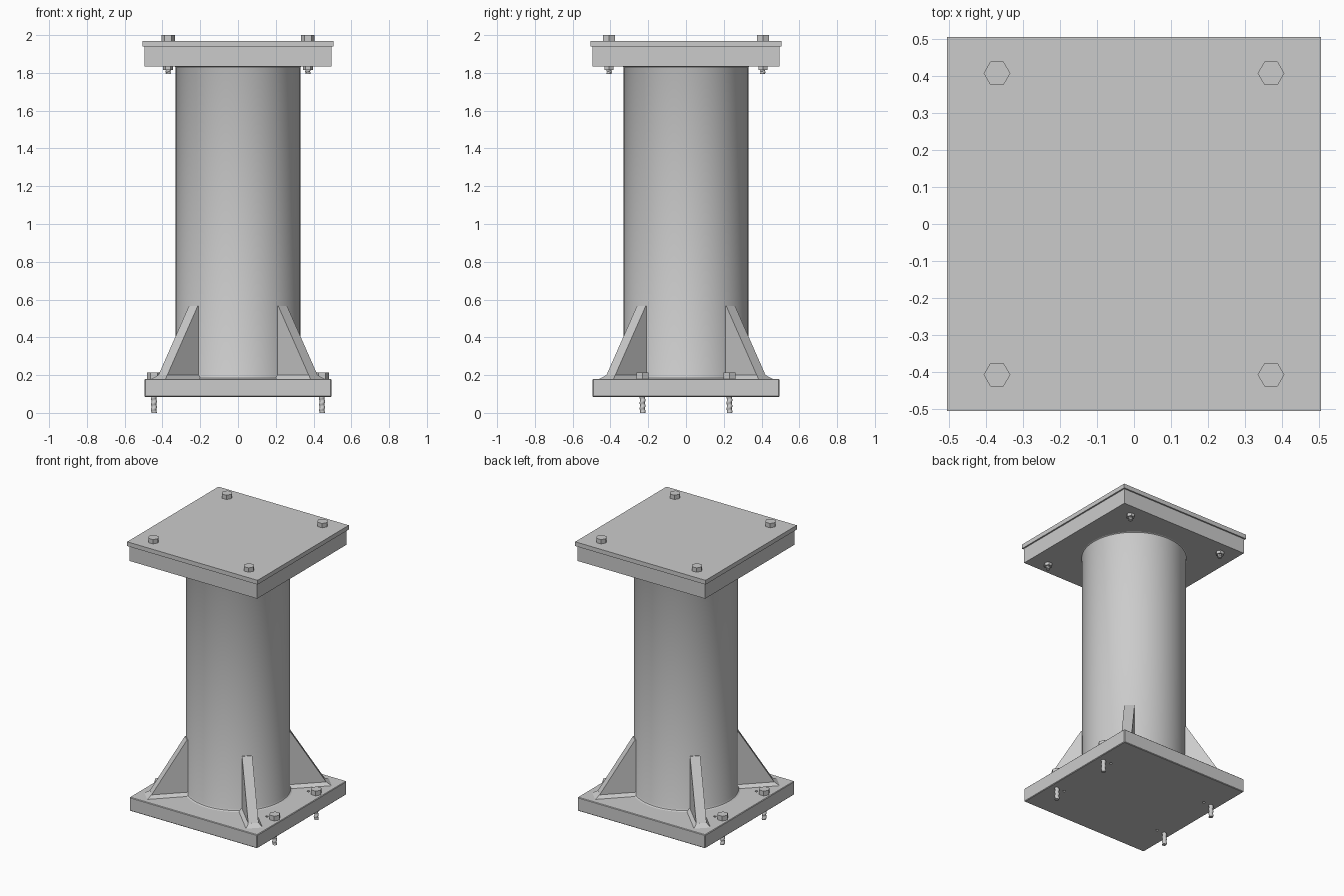
import bpy, bmesh
from math import pi, cos, sin
from mathutils import Matrix, Vector

if "Cube" in bpy.data.objects:
    bpy.data.objects.remove(bpy.data.objects["Cube"])

STEEL = bpy.data.materials.new("grey_steel")
STEEL.use_nodes = True
GREY = (0.6, 0.6, 0.6, 1)
STEEL.diffuse_color = GREY
STEEL.node_tree.nodes["Principled BSDF"].inputs["Base Color"].default_value = GREY


def finish(bm, name, smooth=False):
    bmesh.ops.recalc_face_normals(bm, faces=bm.faces)
    mesh = bpy.data.meshes.new(name)
    bm.to_mesh(mesh)
    bm.free()
    mesh.materials.append(STEEL)
    obj = bpy.data.objects.new(name, mesh)
    bpy.context.collection.objects.link(obj)
    if smooth:
        bpy.ops.object.select_all(action="DESELECT")
        obj.select_set(True)
        bpy.context.view_layer.objects.active = obj
        bpy.ops.object.shade_smooth_by_angle(angle=pi / 6)
    return obj


def plate(name, half, z0, z1, bevel=0.0):
    bm = bmesh.new()
    bmesh.ops.create_cube(bm, size=1)
    bmesh.ops.scale(bm, vec=(2 * half, 2 * half, z1 - z0), verts=bm.verts)
    bmesh.ops.translate(bm, vec=(0, 0, (z0 + z1) / 2), verts=bm.verts)
    if bevel:
        bmesh.ops.bevel(bm, geom=bm.edges[:], offset=bevel, segments=1, affect="EDGES")
    return finish(bm, name)


def lathe(name, profile, sides):
    bm = bmesh.new()
    verts = [bm.verts.new((r, 0, z)) for r, z in profile]
    edges = [bm.edges.new(pair) for pair in zip(verts, verts[1:])]
    bmesh.ops.spin(bm, geom=verts + edges, cent=(0, 0, 0), axis=(0, 0, 1),
                   angle=2 * pi, steps=sides, use_merge=True)
    bmesh.ops.remove_doubles(bm, verts=bm.verts, dist=1e-5)
    return finish(bm, name, True)


def prism(name, x, y, radius, z0, z1, sides=6):
    bm = bmesh.new()
    spot = Matrix.Translation((x, y, (z0 + z1) / 2)) @ Matrix.Rotation(pi / 2, 4, "Z")
    bmesh.ops.create_cone(bm, cap_ends=True, segments=sides, radius1=radius,
                          radius2=radius, depth=z1 - z0, matrix=spot)
    return finish(bm, name, sides > 6)


def threaded_rod(name, x, y, radius, z0, z1, pitch):
    # Grid of rings whose radius follows a helix
    bm = bmesh.new()
    sides, rings = 16, int((z1 - z0) / pitch * 8)
    rows = []
    for i in range(rings + 1):
        z = z0 + (z1 - z0) * i / rings
        row = []
        for j in range(sides):
            a = 2 * pi * j / sides
            r = radius * (0.88 + 0.12 * cos(2 * pi * z / pitch - a))
            row.append(bm.verts.new((x + r * cos(a), y + r * sin(a), z)))
        rows.append(row)
    for low, high in zip(rows, rows[1:]):
        for j in range(sides):
            k = (j + 1) % sides
            bm.faces.new((low[j], low[k], high[k], high[j]))
    bm.faces.new(rows[0])
    bm.faces.new(rows[-1])
    return finish(bm, name, True)


def gusset(name, angle):
    # Sloped rib plus a weld bead around its foot
    bm = bmesh.new()
    t, inner, toe, foot, top, weld = 0.033, 0.31, 0.575, 0.18, 0.565, 0.02
    outline = [(inner, foot), (toe, foot), (0.335, top), (inner, top)]
    face = bm.faces.new([bm.verts.new((r, -t, z)) for r, z in outline])
    side = bmesh.ops.extrude_face_region(bm, geom=[face])["geom"]
    bmesh.ops.translate(bm, vec=(0, 2 * t, 0),
                        verts=[g for g in side if isinstance(g, bmesh.types.BMVert)])
    low = [bm.verts.new(p) for p in ((inner, -t - weld, foot), (toe + weld, -t - weld, foot),
                                     (toe + weld, t + weld, foot), (inner, t + weld, foot))]
    end = toe - weld * 0.6
    high = [bm.verts.new(p) for p in ((inner, -t, foot + weld), (end, -t, foot + weld),
                                      (end, t, foot + weld), (inner, t, foot + weld))]
    for j in range(4):
        k = (j + 1) % 4
        bm.faces.new((low[j], low[k], high[k], high[j]))
    bm.faces.new(low)
    bm.faces.new(high)
    bmesh.ops.rotate(bm, cent=Vector(), matrix=Matrix.Rotation(angle, 3, "Z"), verts=bm.verts)
    return finish(bm, name)


# Plates
base = plate("base_plate", 0.495, 0.085, 0.18, 0.004)
plate("top_flange", 0.495, 1.835, 1.94)
plate("cap_plate", 0.505, 1.94, 1.97)

# Column with weld beads at both ends
lathe("column", [(0.345, 0.18), (0.335, 0.185), (0.33, 0.195),
                 (0.33, 1.825), (0.333, 1.832), (0.338, 1.835)], 64)

# Diagonal ribs
for i in range(4):
    gusset("gusset_%d" % (i + 1), pi / 4 + i * pi / 2)

# Bolts and small holes at every corner
for sx, side in ((1, "left"), (-1, "right")):
    for sy, end in ((-1, "front"), (1, "back")):
        tag = "_%s_%s" % (end, side)
        x, y = 0.37 * sx, 0.407 * sy
        prism("cap_bolt_head" + tag, x, y, 0.036, 1.97, 2.0)
        prism("cap_nut" + tag, x, y, 0.027, 1.815, 1.835)
        threaded_rod("cap_bolt_tip" + tag, x, y, 0.015, 1.795, 1.83, 0.015)

        x, y = 0.445 * sx, 0.23 * sy
        prism("anchor_head" + tag, x, y, 0.036, 0.18, 0.213)
        threaded_rod("anchor_rod" + tag, x, y, 0.016, 0.0, 0.1, 0.03)

        cutter = prism("hole_cutter" + tag, x - 0.06 * sx, y, 0.009, 0.05, 0.25, 12)
        cutter.hide_render = True
        cutter.hide_viewport = True
        cut = base.modifiers.new("hole" + tag, "BOOLEAN")
        cut.operation = "DIFFERENCE"
        cut.object = cutter
